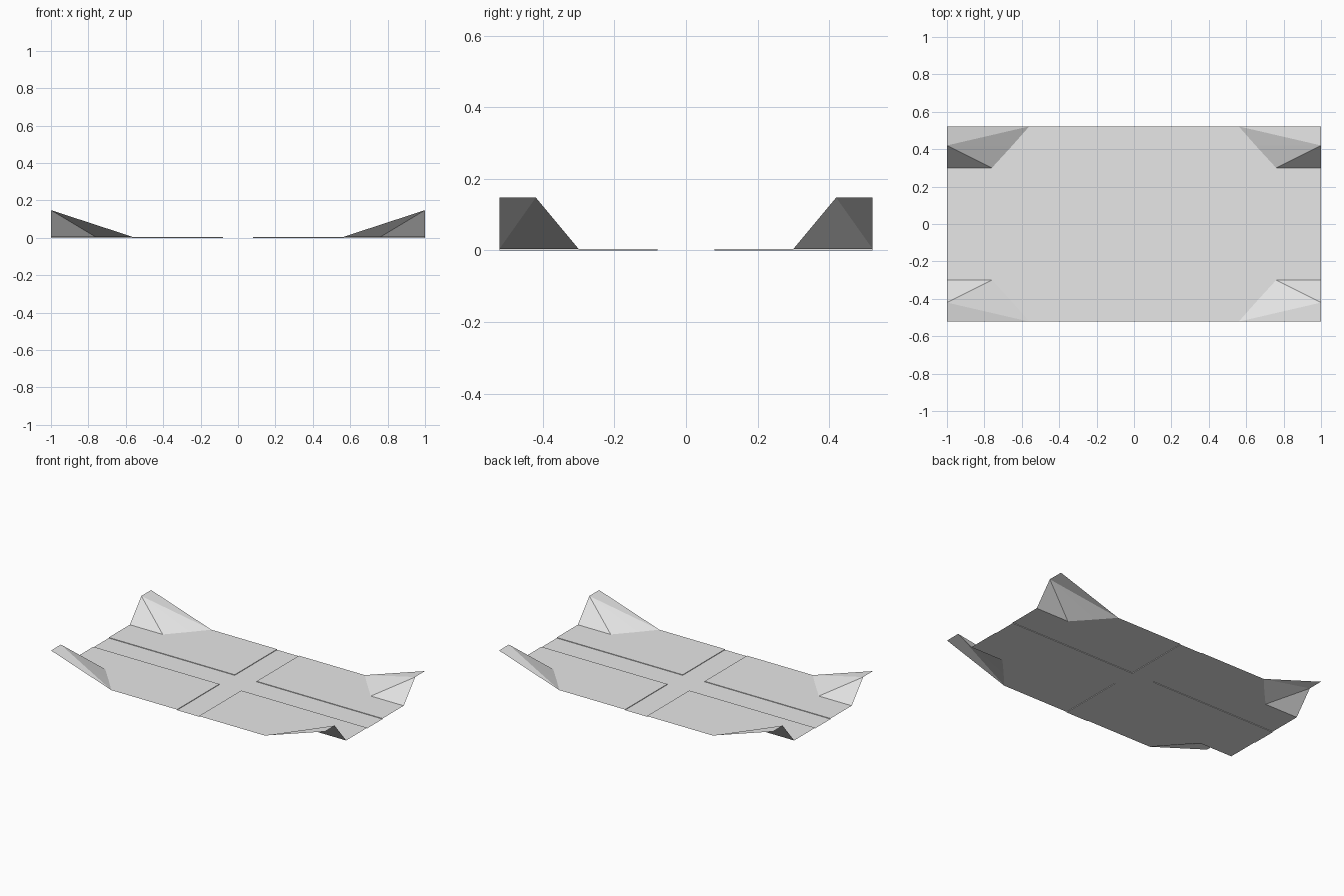
import bpy

cube = bpy.data.objects.get("Cube")
if cube:
    bpy.data.objects.remove(cube, do_unlink=True)

# Single grey sheet material
grey = bpy.data.materials.new("light_grey")
grey.use_nodes = True
colour = (0.8, 0.8, 0.8, 1)
grey.diffuse_color = colour
grey.node_tree.nodes["Principled BSDF"].inputs["Base Color"].default_value = colour

HX, HY = 1.0, 0.522      # half length, half width
CH = 0.08                # half width of the cross channel
STEP = 0.004             # panels sit this far above the channel
TOP = 0.148              # height of the turned-up corners


def quarter_part(name, points, faces):
    """Make one quadrant of a part and mirror it to the other three."""
    mesh = bpy.data.meshes.new(name)
    mesh.from_pydata(points, [], faces)
    mesh.materials.append(grey)
    obj = bpy.data.objects.new(name, mesh)
    bpy.context.collection.objects.link(obj)
    mirror = obj.modifiers.new("mirror", 'MIRROR')
    mirror.use_axis = (True, True, False)
    return obj


# Shared outline of the corner fold
side_foot = (HX, 0.30, STEP)
inner_foot = (0.76, 0.30, STEP)
fold_mid = (0.65, 0.42, STEP)
end_foot = (0.56, HY, STEP)
side_peak = (HX, 0.42, TOP)
corner_peak = (HX, HY, TOP)

# Flat panels between the channel and the folds
quarter_part("flat_panels",
             [(CH, CH, STEP), (HX, CH, STEP), side_foot, inner_foot,
              fold_mid, end_foot, (CH, HY, STEP)],
             [range(7)])

# Turned-up corners
quarter_part("corner_flaps",
             [side_foot, side_peak, corner_peak, end_foot, fold_mid, inner_foot],
             [(0, 1, 5), (5, 1, 4), (4, 1, 3), (3, 1, 2)])

# Cross-shaped shallow channel with its step walls
quarter_part("cross_channel",
             [(0, 0, 0), (CH, 0, 0), (HX, 0, 0), (0, CH, 0), (CH, CH, 0),
              (HX, CH, 0), (0, HY, 0), (CH, HY, 0),
              (CH, CH, STEP), (HX, CH, STEP), (CH, HY, STEP)],
             [(0, 1, 4, 3), (1, 2, 5, 4), (3, 4, 7, 6),
              (4, 5, 9, 8), (7, 4, 8, 10)])
